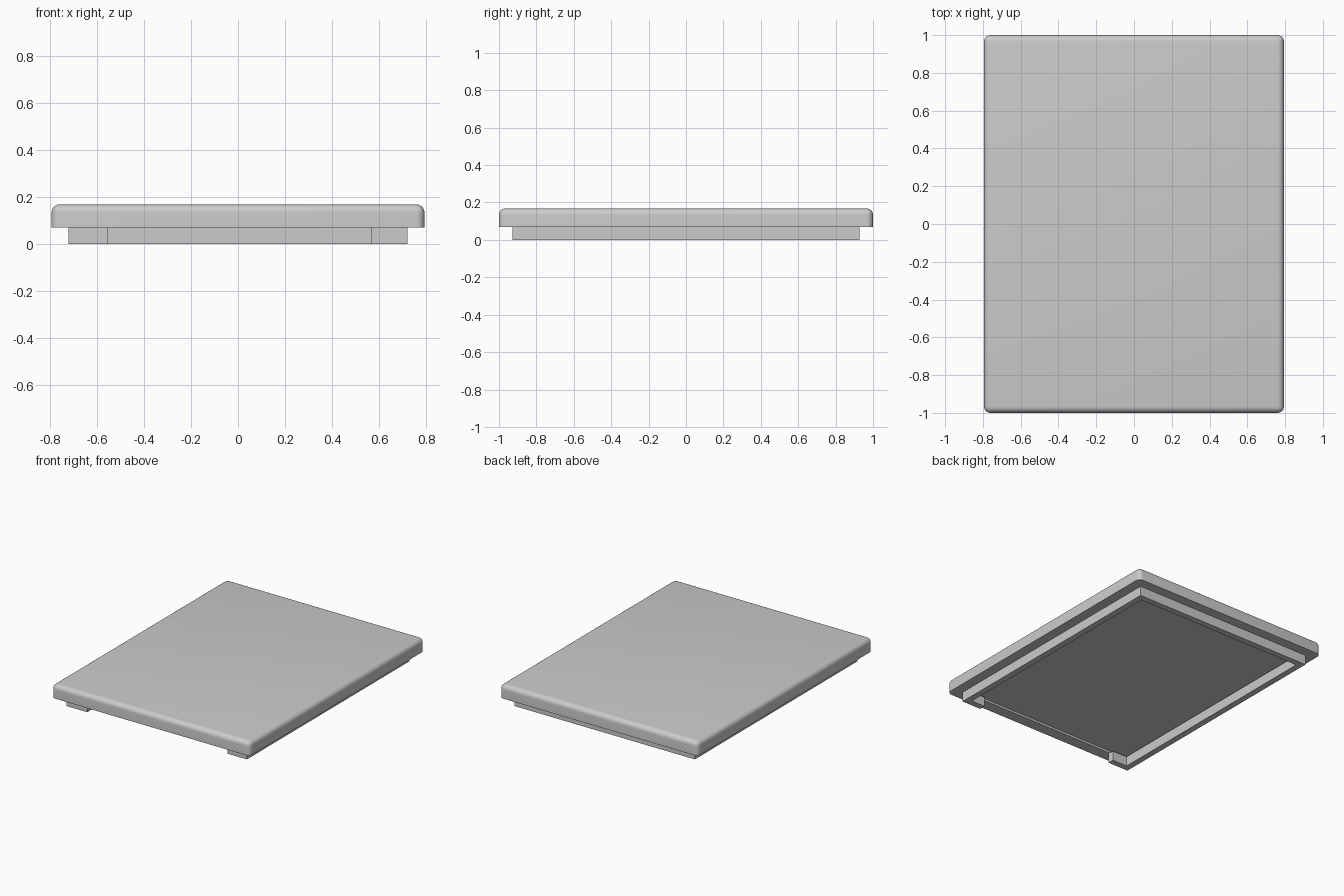
import bpy, bmesh, math

cube = bpy.data.objects.get("Cube")
if cube:
    bpy.data.objects.remove(cube, do_unlink=True)

HALF_X, HALF_Y = 0.794, 1.0      # lid half size
SEAT_Z, TOP_Z = 0.07, 0.168      # underside and top of the lid
RECESS = 0.015                   # pocket depth in the underside
WALL = 0.045                     # rim thickness
RIM_X, RIM_Y = 0.721, 0.928      # rim half size
GAP_LEFT, GAP_RIGHT = 0.566, -0.556

grey = bpy.data.materials.new("light_grey")
grey.use_nodes = True
colour = (0.6, 0.6, 0.6, 1)
grey.diffuse_color = colour
grey.node_tree.nodes["Principled BSDF"].inputs["Base Color"].default_value = colour


def add_object(name, bm):
    bmesh.ops.recalc_face_normals(bm, faces=bm.faces[:])
    mesh = bpy.data.meshes.new(name)
    bm.to_mesh(mesh)
    bm.free()
    mesh.materials.append(grey)
    obj = bpy.data.objects.new(name, mesh)
    bpy.context.collection.objects.link(obj)
    return obj


# Lid: a box with a shallow pocket underneath and rounded top and corner edges
bm = bmesh.new()
bmesh.ops.create_cube(bm, size=1)
for v in bm.verts:
    v.co.x *= 2 * HALF_X
    v.co.y *= 2 * HALF_Y
    v.co.z = TOP_Z if v.co.z > 0 else SEAT_Z
bm.normal_update()
round_edges = [e for e in bm.edges if max(v.co.z for v in e.verts) > SEAT_Z + 0.01]
bottom = min(bm.faces, key=lambda f: f.normal.z)
bmesh.ops.inset_region(bm, faces=[bottom], thickness=HALF_X - RIM_X + WALL)
pocket = bmesh.ops.extrude_face_region(bm, geom=[bottom])
bmesh.ops.translate(bm, vec=(0, 0, RECESS),
                    verts=[g for g in pocket["geom"] if isinstance(g, bmesh.types.BMVert)])
if bottom.is_valid:
    bmesh.ops.delete(bm, geom=[bottom], context="FACES_ONLY")
bmesh.ops.bevel(bm, geom=round_edges, offset=0.034, segments=6, profile=0.5,
                affect="EDGES", clamp_overlap=True)
lid = add_object("lid", bm)
bpy.context.view_layer.objects.active = lid
lid.select_set(True)
bpy.ops.object.shade_smooth_by_angle(angle=math.radians(35))

# Locating rim: a C-shaped wall, open at the middle of the front
ix, iy = RIM_X - WALL, RIM_Y - WALL
outline = [(GAP_LEFT, -RIM_Y), (RIM_X, -RIM_Y), (RIM_X, RIM_Y), (-RIM_X, RIM_Y),
           (-RIM_X, -RIM_Y), (GAP_RIGHT, -RIM_Y), (GAP_RIGHT, -iy), (-ix, -iy),
           (-ix, iy), (ix, iy), (ix, -iy), (GAP_LEFT, -iy)]
bm = bmesh.new()
base = bm.faces.new([bm.verts.new((x, y, 0)) for x, y in outline])
wall = bmesh.ops.extrude_face_region(bm, geom=[base])
bmesh.ops.translate(bm, vec=(0, 0, SEAT_Z),
                    verts=[g for g in wall["geom"] if isinstance(g, bmesh.types.BMVert)])
if not any(all(v.co.z < 0.001 for v in f.verts) for f in bm.faces):
    bm.faces.new([v for v in bm.verts if v.co.z < 0.001])
# Stretch the inner wall up to meet the pocket floor
inner = [v for v in bm.verts if v.co.z > 0.01 and abs(v.co.x) < ix + 0.001
         and abs(v.co.y) < iy + 0.001 and abs(v.co.x) > ix - 0.001]
for v in inner:
    v.co.z = SEAT_Z + RECESS * 0.1
add_object("locating_rim", bm)
